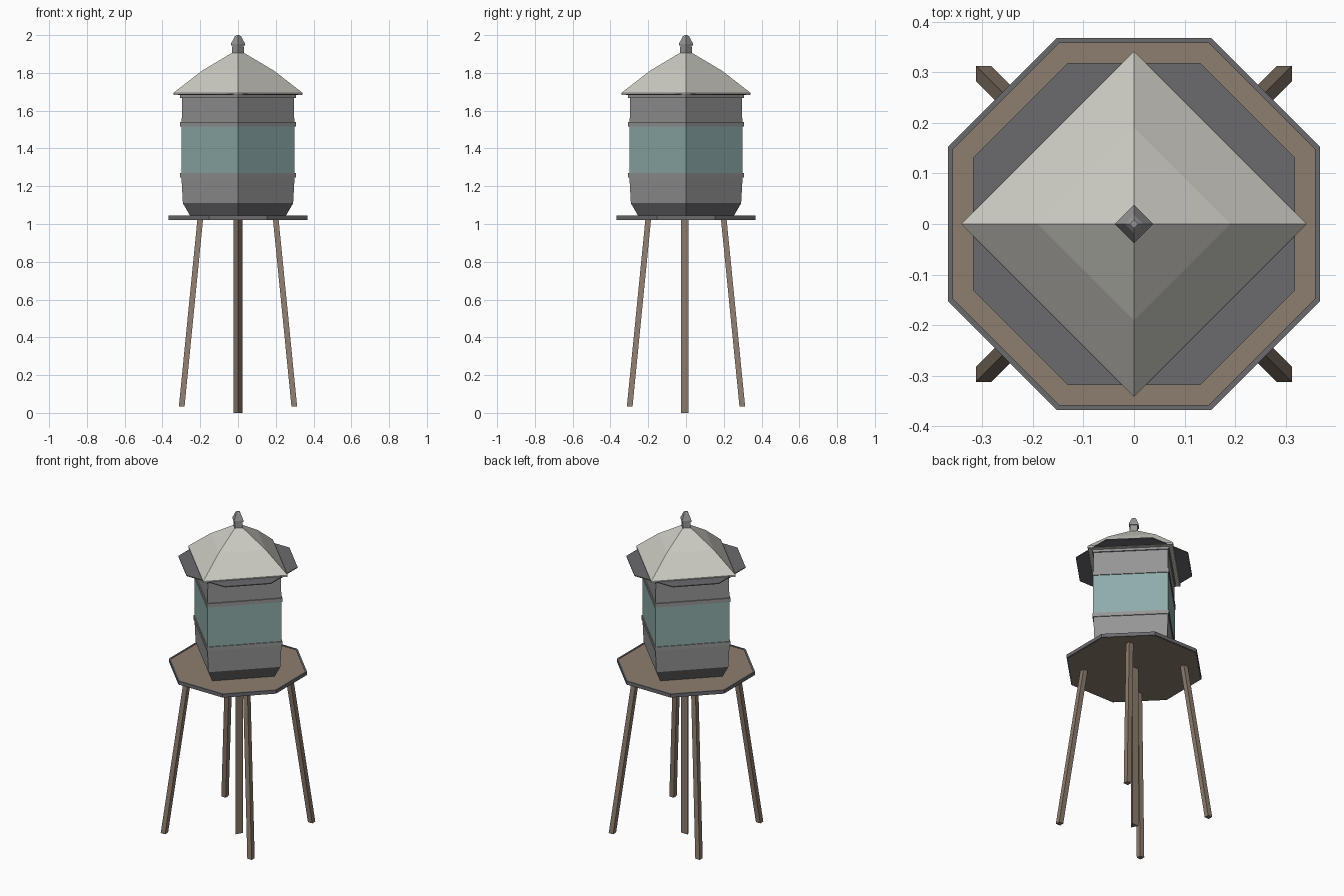
import bpy
import bmesh
from math import cos, sin, pi

cube = bpy.data.objects.get("Cube")
if cube:
    bpy.data.objects.remove(cube, do_unlink=True)


def material(name, hex_code):
    """Flat material from an sRGB hex colour, stored as linear."""
    rgb = [int(hex_code[i:i + 2], 16) / 255 for i in (0, 2, 4)]
    col = [c / 12.92 if c <= 0.04045 else ((c + 0.055) / 1.055) ** 2.4 for c in rgb] + [1]
    mat = bpy.data.materials.new(name)
    mat.use_nodes = True
    mat.diffuse_color = col
    mat.node_tree.nodes["Principled BSDF"].inputs["Base Color"].default_value = col
    return mat


ROOF = material("pale roof", "cccbc3")
GREY = material("grey metal", "959595")
DARK = material("dark metal", "6b6b6f")
TEAL = material("teal paint", "8eacaa")
WOOD = material("brown wood", "8d7d6e")


def finish(name, bm, mats):
    bmesh.ops.recalc_face_normals(bm, faces=bm.faces)
    mesh = bpy.data.meshes.new(name)
    bm.to_mesh(mesh)
    bm.free()
    for mat in mats:
        mesh.materials.append(mat)
    obj = bpy.data.objects.new(name, mesh)
    bpy.context.collection.objects.link(obj)
    return obj


def turned(name, sides, profile, mat, start=0.0, closed=False):
    """Sweep (radius, z) points round z; cap the ends, or close into a ring."""
    bm = bmesh.new()
    rings = []
    for r, z in profile:
        angles = [start + 2 * pi * k / sides for k in range(sides)]
        rings.append([bm.verts.new((r * cos(a), r * sin(a), z)) for a in angles])
    pairs = list(zip(rings, rings[1:]))
    if closed:
        pairs.append((rings[-1], rings[0]))
    else:
        bm.faces.new(rings[0])
        bm.faces.new(rings[-1])
    for low, high in pairs:
        for k in range(sides):
            n = (k + 1) % sides
            bm.faces.new((low[k], low[n], high[n], high[k]))
    return finish(name, bm, [mat])


def octagon(name, apothem_profile, mat, closed=False):
    points = [(a / cos(pi / 8), z) for a, z in apothem_profile]
    return turned(name, 8, points, mat, pi / 8, closed)


# Splayed square legs
for side, sx in (("left", 1), ("right", -1)):
    for end, sy in (("front", -1), ("back", 1)):
        bm = bmesh.new()
        bmesh.ops.create_cube(bm, size=1)
        for v in bm.verts:
            centre, z = (0.2, 1.025) if v.co.z > 0 else (0.298, 0.034)
            v.co = (sx * centre + v.co.x * 0.03, sy * centre + v.co.y * 0.03, z)
        finish(f"{end}_{side}_leg", bm, [WOOD])

# Three-sided centre pipe, one edge to the front
turned("centre_pole", 3, [(0.027, 0), (0.027, 1.03)], WOOD, -pi / 2)

# Platform deck and its metal rim
octagon("platform_deck", [(0.36, 1.021), (0.36, 1.041)], WOOD)
octagon("platform_rim", [(0.357, 1.022), (0.368, 1.022), (0.368, 1.044), (0.358, 1.044)],
        DARK, closed=True)

# Four-sided tank, corners on the axes
turned("tank_base", 4, [(0.252, 1.041), (0.292, 1.11)], DARK)
turned("tank_lower", 4, [(0.292, 1.11), (0.3, 1.255)], GREY)
turned("tank_painted_band", 4, [(0.3, 1.255), (0.3, 1.53)], TEAL)
turned("tank_upper", 4, [(0.298, 1.53), (0.297, 1.684)], GREY)

# Hoops round the tank
for name, z, h in (("lower_hoop", 1.247, 0.024), ("middle_hoop", 1.517, 0.024),
                   ("top_hoop", 1.667, 0.016)):
    turned(name, 4, [(0.29, z), (0.307, z), (0.307, z + h), (0.29, z + h)], GREY, closed=True)

# Octagonal soffit under the roof
octagon("roof_soffit", [(0.318, 1.683), (0.318, 1.688)], DARK)

# Two-pitch roof with a thin lip
turned("roof", 4, [(0.338, 1.682), (0.342, 1.684), (0.342, 1.694),
                   (0.19, 1.812), (0.03, 1.907)], ROOF)

# Finial
turned("finial_neck", 4, [(0.032, 1.9), (0.03, 1.947)], GREY)
turned("finial_cap", 4, [(0.038, 1.945), (0.038, 1.953), (0.018, 1.991), (0.008, 2.0)], GREY)
